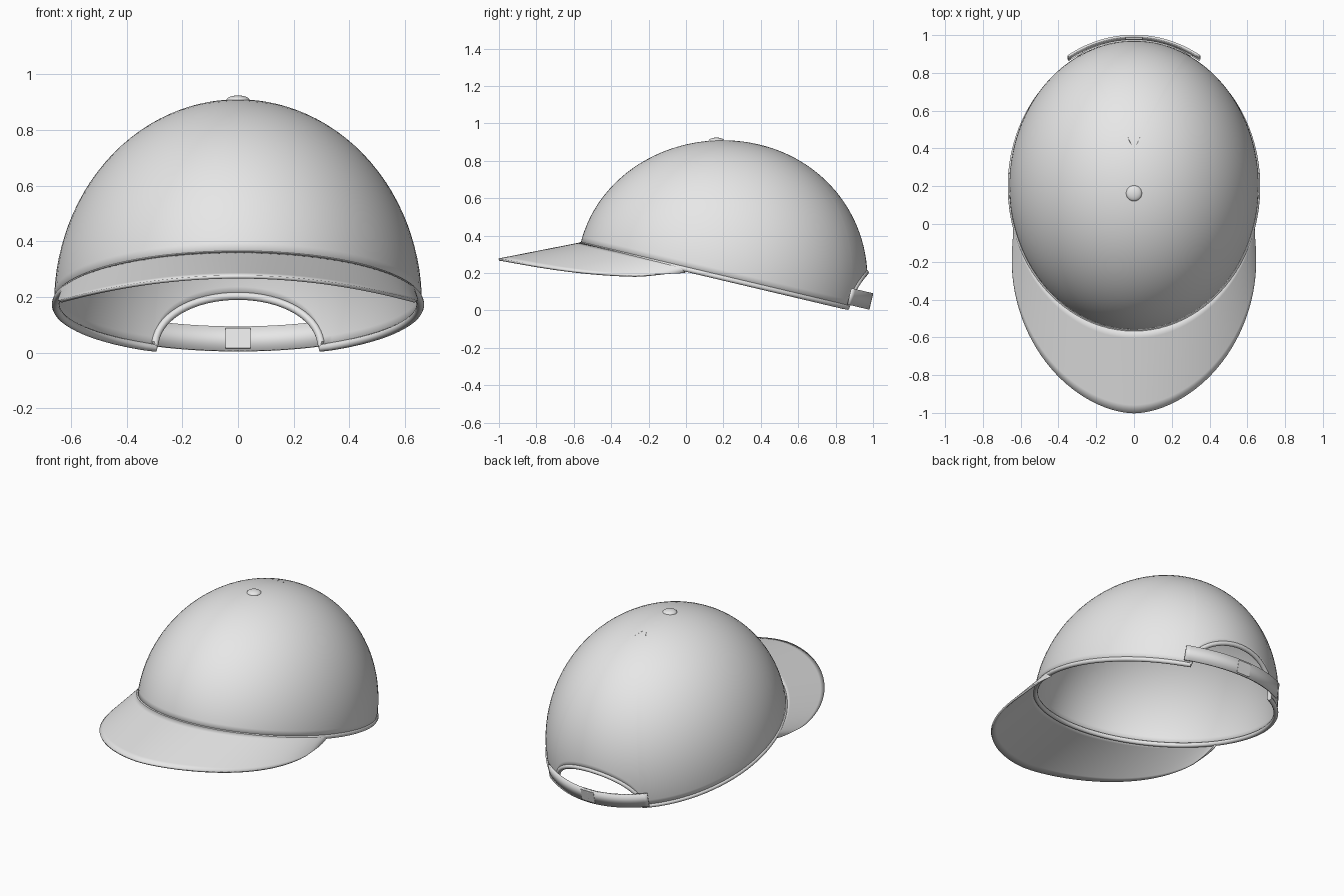
import bpy, bmesh, math
from mathutils import Vector
from math import sin, cos, asin, sqrt, pi

if "Cube" in bpy.data.objects:
    bpy.data.objects.remove(bpy.data.objects["Cube"])

grey = bpy.data.materials.new("light_grey")
grey.diffuse_color = (0.8, 0.8, 0.8, 1)
grey.use_nodes = True
grey.node_tree.nodes["Principled BSDF"].inputs["Base Color"].default_value = grey.diffuse_color

# Tilted frame of the cap: x sideways, u toward the back, n up through the crown
C = Vector((0, 0.20, 0.173))
U = Vector((0, 0.973, -0.23))
N = Vector((0, 0.23, 0.973))
W, FRONT, BACK, H, LEAN = 0.655, 0.78, 0.765, 0.733, 0.04
OPEN_W, OPEN_H = 0.30, 0.205


def place(x, u, n):
    return C + U * u + N * n + Vector((x, 0, 0))


def dome(phi, t, grow=0.0):
    """Crown point: phi = 0 at the back, t = elevation angle."""
    n = H * sin(t)
    length = (BACK if cos(phi) > 0 else FRONT) + grow
    return place((W + grow) * cos(t) * sin(phi),
                 length * cos(t) * cos(phi) + LEAN * n * n, n)


def grid_object(name, rows, wrap=False, thickness=0.0, offset=-1.0):
    """Skin a list of equal-length point rows, then thicken it."""
    bm = bmesh.new()
    vs = [[bm.verts.new(p) for p in r] for r in rows]
    k = len(vs)
    for i in range(k if wrap else k - 1):
        a, b = vs[i], vs[(i + 1) % k]
        for j in range(len(a) - 1):
            bm.faces.new((a[j], b[j], b[j + 1], a[j + 1]))
    bmesh.ops.remove_doubles(bm, verts=bm.verts, dist=1e-5)
    return finish(name, bm, thickness, offset)


def finish(name, bm, thickness=0.0, offset=-1.0):
    me = bpy.data.meshes.new(name)
    bm.to_mesh(me)
    bm.free()
    ob = bpy.data.objects.new(name, me)
    bpy.context.collection.objects.link(ob)
    me.materials.append(grey)
    if thickness:
        m = ob.modifiers.new("thickness", 'SOLIDIFY')
        m.thickness, m.offset = thickness, offset
    bpy.context.view_layer.objects.active = ob
    for o in bpy.context.selected_objects:
        o.select_set(False)
    ob.select_set(True)
    bpy.ops.object.shade_smooth_by_angle(angle=math.radians(35))
    return ob


# Lower edge of the crown: arched opening at the back, then the full way round
edge = []
for i in range(33):
    s = pi * (1 - i / 32)
    t = asin(OPEN_H * sin(s) / H)
    edge.append((asin(OPEN_W * cos(s) / (W * cos(t))), t))
phi0 = asin(OPEN_W / W)
for i in range(1, 80):
    edge.append((phi0 + (2 * pi - 2 * phi0) * i / 80, 0.0))

# Crown shell
STEPS = 28
grid_object("crown", [[dome(p, t + (pi / 2 - t) * j / STEPS) for j in range(STEPS + 1)]
                      for p, t in edge], wrap=True, thickness=0.006)

# Piping along the whole lower edge, including the opening
pts = [dome(p, t) for p, t in edge]
rings = []
for i, p in enumerate(pts):
    tan = (pts[(i + 1) % len(pts)] - pts[i - 1]).normalized()
    out = p - place(0, 0, 0.15)
    out = (out - tan * out.dot(tan)).normalized()
    side = tan.cross(out)
    rings.append([p + 0.014 * (out * cos(a) + side * sin(a))
                  for a in (2 * pi * k / 12 for k in range(13))])
grid_object("edge_piping", rings, wrap=True)

# Brim lofted from the front edge of the crown to a curved outline
rows = []
A_MAX = math.radians(104)
for i in range(65):
    a = A_MAX * (2 * i / 64 - 1)
    sx = sin(math.radians(74)) * sin(a * 90 / 104)
    inner = place(W * sx, -FRONT * sqrt(1 - sx * sx), 0)
    x = math.copysign(0.637 * abs(sin(a)) ** 1.12, a)
    y = -0.2 - 0.8 * cos(a)
    outer = Vector((x, y, 0.266 - 0.215 * x * x + 0.1 * max(0, y + 0.25)))
    rows.append([inner.lerp(outer, j / 10) for j in range(11)])
grid_object("brim", rows, thickness=0.012, offset=-1.0)

# Adjusting strap across the opening
rows = []
for i in range(33):
    x = 0.345 * (2 * i / 32 - 1)
    r = 0.022
    u = (BACK + r) * sqrt(1 - (x / (W + r)) ** 2)
    rows.append([place(x, u, n) for n in (0.015, 0.105)])
grid_object("strap", rows, thickness=0.012)

# Strap buckle
bm = bmesh.new()
bmesh.ops.create_cube(bm, size=1)
for v in bm.verts:
    v.co = place(v.co.x * 0.09, 0.788 + v.co.y * 0.022, 0.06 + v.co.z * 0.075)
finish("buckle", bm)

# Top button
bm = bmesh.new()
bmesh.ops.create_uvsphere(bm, u_segments=24, v_segments=12, radius=1)
for v in bm.verts:
    v.co = Vector((v.co.x * 0.042, 0.163 + v.co.y * 0.042, 0.907 + v.co.z * 0.017))
finish("top_button", bm)
